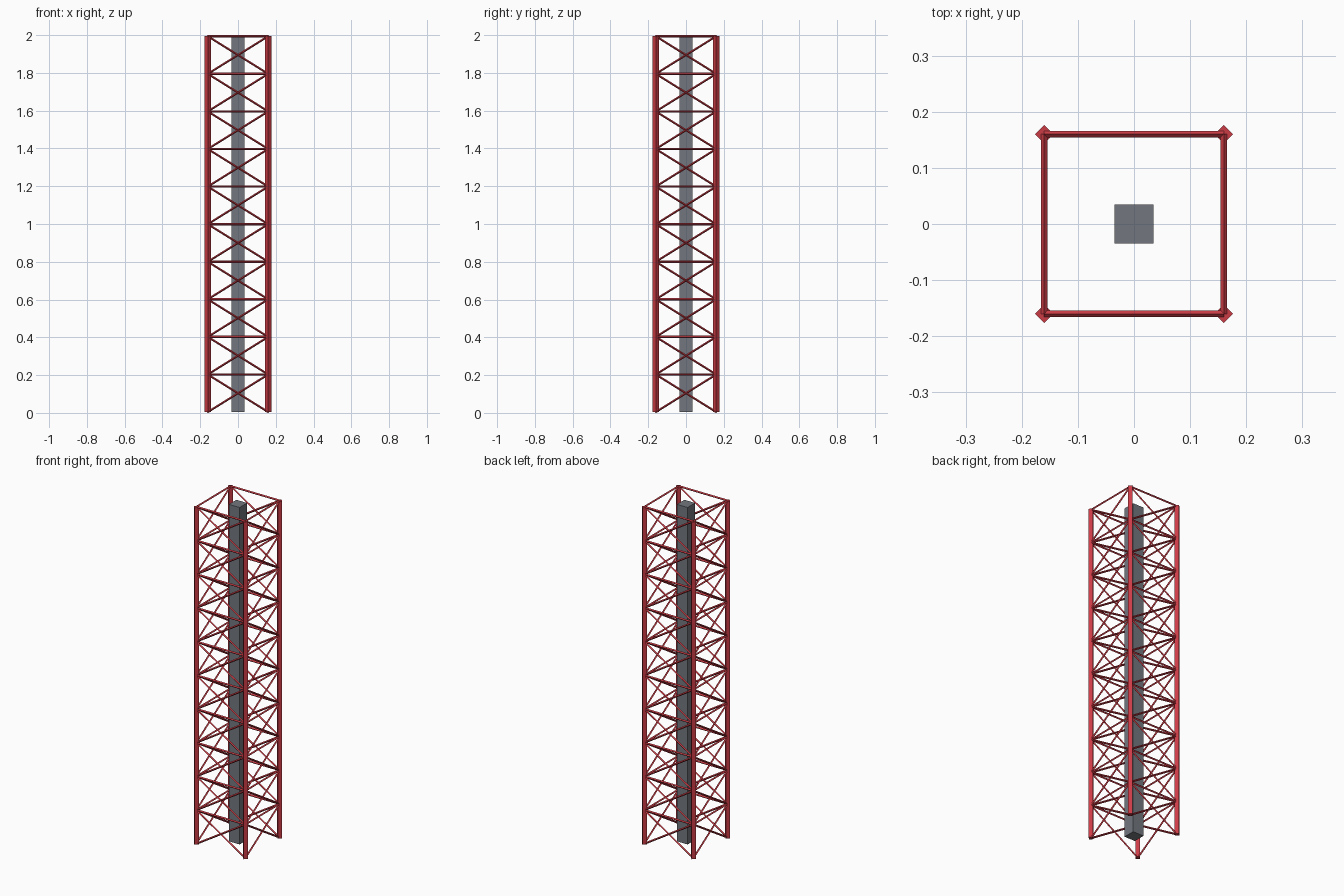
import bpy, bmesh
from mathutils import Vector, Matrix

cube = bpy.data.objects.get("Cube")
if cube:
    bpy.data.objects.remove(cube, do_unlink=True)

HALF = 0.16            # leg centre offset
LOW, HIGH = 0.0045, 1.994
BAYS = 10
STEP = (HIGH - LOW) / BAYS
LEG_R, BAR_R, BRACE_R = 0.0167, 0.006, 0.0055


def material(name, rgb):
    mat = bpy.data.materials.new(name)
    mat.use_nodes = True
    mat.diffuse_color = (*rgb, 1)
    mat.node_tree.nodes["Principled BSDF"].inputs["Base Color"].default_value = (*rgb, 1)
    return mat


red = material("red paint", (0.6, 0.045, 0.06))
grey = material("grey steel", (0.17, 0.185, 0.21))


def strut(bm, a, b, radius):
    """Four-sided rod, ridge outward, from a to b."""
    a, b = Vector(a), Vector(b)
    axis = b - a
    turn = axis.to_track_quat('Z', 'Y').to_matrix().to_4x4()
    bmesh.ops.create_cone(bm, cap_ends=True, segments=4, radius1=radius,
                          radius2=radius, depth=axis.length,
                          matrix=Matrix.Translation((a + b) / 2) @ turn)


def build(name, bm, mat):
    mesh = bpy.data.meshes.new(name)
    bm.to_mesh(mesh)
    bm.free()
    mesh.materials.append(mat)
    obj = bpy.data.objects.new(name, mesh)
    bpy.context.scene.collection.objects.link(obj)
    return obj


# Corner legs
corners = [(-HALF, -HALF), (HALF, -HALF), (HALF, HALF), (-HALF, HALF)]
leg_names = ["front_right", "front_left", "back_left", "back_right"]
for name, (x, y) in zip(leg_names, corners):
    bm = bmesh.new()
    strut(bm, (x, y, LOW), (x, y, HIGH), LEG_R)
    build(name + "_leg", bm, red)

# Crossbars and X braces on each side
for i, side in enumerate(["front", "left", "back", "right"]):
    p, q = corners[i], corners[(i + 1) % 4]
    bars, braces = bmesh.new(), bmesh.new()
    for k in range(BAYS):
        z0, z1 = LOW + k * STEP, LOW + (k + 1) * STEP
        strut(bars, (*p, z1), (*q, z1), BAR_R)
        strut(braces, (*p, z0), (*q, z1), BRACE_R)
        strut(braces, (*q, z0), (*p, z1), BRACE_R)
    build(side + "_crossbars", bars, red)
    build(side + "_braces", braces, red)

# Central square column
bm = bmesh.new()
bmesh.ops.create_cube(bm, size=1, matrix=Matrix.Translation((0, 0, (LOW + HIGH) / 2))
                      @ Matrix.Diagonal((0.07, 0.07, HIGH - LOW, 1)))
build("central_column", bm, grey)
